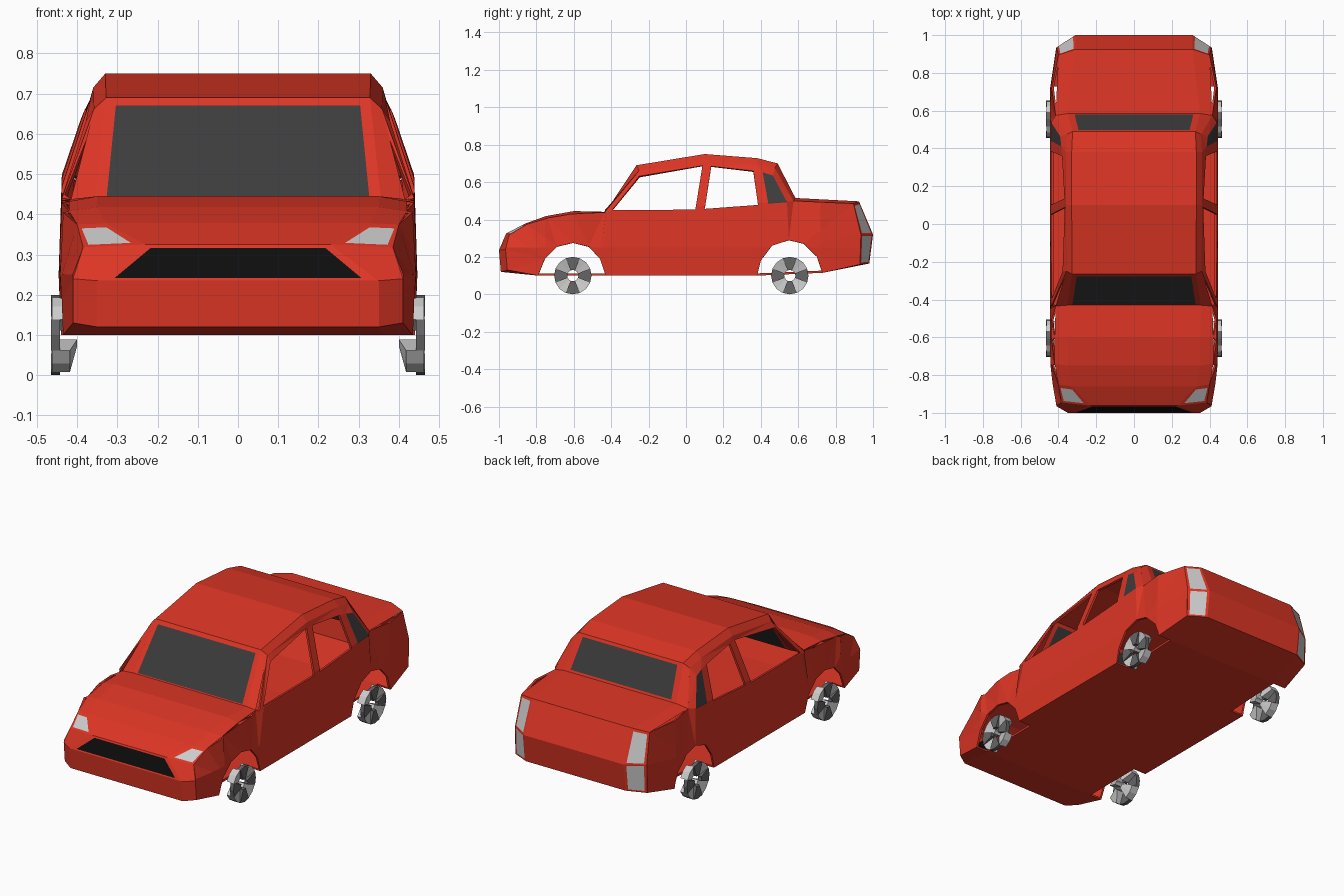
import bpy, bmesh, math
from mathutils import Vector

if "Cube" in bpy.data.objects:
    bpy.data.objects.remove(bpy.data.objects["Cube"])


def material(name, r, g, b):
    m = bpy.data.materials.new(name)
    m.diffuse_color = (r, g, b, 1)
    m.use_nodes = True
    m.node_tree.nodes["Principled BSDF"].inputs["Base Color"].default_value = m.diffuse_color
    return m


RED = material("red paint", 0.72, 0.036, 0.018)
GLASS = material("dark glass", 0.045, 0.045, 0.045)
BLACK = material("grille black", 0.004, 0.004, 0.004)
LIGHT = material("light grey", 0.6, 0.6, 0.6)
DARK = material("dark grey", 0.13, 0.13, 0.13)


def make_object(name, bm, mats):
    me = bpy.data.meshes.new(name)
    bm.to_mesh(me)
    bm.free()
    for m in mats:
        me.materials.append(m)
    ob = bpy.data.objects.new(name, me)
    bpy.context.collection.objects.link(ob)
    return ob


# Stations around the car: inner (x, y, z) and outer (x, y, z)
ST = [
    ((.35, -.99, .12), (.41, -.955, .13)),      # 0 bumper bottom
    ((.35, -1.0, .235), (.41, -.965, .24)),     # 1 bumper top
    ((.23, -.962, .325), (.385, -.945, .318)),  # 2 nose
    ((.33, -.86, .378), (.40, -.85, .375)),     # 3 hood
    ((.35, -.75, .418), (.42, -.74, .408)),     # 4
    ((.35, -.60, .445), (.42, -.60, .432)),     # 5
    ((.355, -.43, .441), (.415, -.435, .438)),  # 6 windscreen base
    ((.328, -.265, .69), (.358, -.25, .662)),   # 7 roof front
    ((.33, .10, .75), (.36, .10, .715)),        # 8 roof peak
    ((.33, .38, .728), (.36, .38, .695)),       # 9
    ((.325, .49, .70), (.355, .475, .675)),     # 10 roof rear
    ((.35, .585, .515), (.415, .575, .50)),     # 11 boot front
    ((.31, .925, .497), (.40, .895, .485)),     # 12 boot rear
    ((.31, 1.0, .32), (.41, .935, .32)),        # 13 tail
    ((.31, .98, .165), (.41, .93, .16)),        # 14 tail bottom
    ((.36, .73, .115), (.44, .73, .115)),       # 15 floor
    ((.36, .38, .10), (.44, .38, .10)),         # 16
    ((.36, -.43, .10), (.44, -.43, .10)),       # 17
    ((.36, -.79, .10), (.435, -.79, .10)),      # 18
]
# Panels inset in a strip: (u0, u1, v0, v1, material)
CENTRE = {1: (.05, .95, .07, .9, 2), 6: (.04, .96, .02, .92, 1), 10: (.05, .95, .08, .94, 1)}
CORNER = {2: (.18, .9, .1, .82, 3), 12: (.12, .88, .08, .96, 3), 13: (.12, .88, .05, .94, 3)}
NOTCHED = (15, 17)      # floor cut away over the wheels

body = bmesh.new()


def face(points, mat=0):
    f = body.faces.new([body.verts.new(p) for p in points])
    f.material_index = mat


def strip(a, b, c, d, panel):
    """Quad a-b (near edge) to d-c (far edge), with an optional framed panel."""
    a, b, c, d = map(Vector, (a, b, c, d))
    if not panel:
        return face((a, b, c, d))
    u0, u1, v0, v1, mat = panel
    at = lambda u, v: a.lerp(b, u).lerp(d.lerp(c, u), v)
    outer = [a, b, c, d]
    inner = [at(u0, v0), at(u1, v0), at(u1, v1), at(u0, v1)]
    face(inner, mat)
    for i in range(4):
        j = (i + 1) % 4
        face((outer[i], outer[j], inner[j], inner[i]))


def flip(p, s):
    return (p[0] * s, p[1], p[2])


for i, (p, po) in enumerate(ST):
    q, qo = ST[(i + 1) % len(ST)]
    strip(flip(p, -1), p, q, flip(q, -1), CENTRE.get(i))
    if i not in NOTCHED:
        for s in (1, -1):
            strip(flip(p, s), flip(po, s), flip(qo, s), flip(q, s), CORNER.get(i))

# Side panels: flat outline with arches and window openings, then bulged in x
ARCH_REAR = [(.70, .2), (.63, .27), (.55, .29), (.46, .26), (.40, .18)]
ARCH_FRONT = [(-.46, .19), (-.52, .255), (-.605, .275), (-.69, .255), (-.755, .19)]
outs = [o for _, o in ST]
outline = ([o[1:] for o in outs[:16]] + ARCH_REAR + [outs[16][1:], outs[17][1:]]
           + ARCH_FRONT + [outs[18][1:]])
WINDOWS = [
    [(-.395, .45), (-.25, .632), (.088, .688), (.05, .453)],
    [(.10, .457), (.135, .685), (.36, .66), (.385, .478)],
    [(.44, .485), (.41, .652), (.465, .635), (.54, .492)],
]
fixed = {(round(o[1], 3), round(o[2], 3)): o[0] for o in outs}


def ramp(t, pts):
    if t <= pts[0][0]:
        return pts[0][1]
    for (a, va), (b, vb) in zip(pts, pts[1:]):
        if t <= b:
            return va + (vb - va) * (t - a) / (b - a)
    return pts[-1][1]


def side_x(y, z):
    key = (round(y, 3), round(z, 3))
    if key in fixed:
        return fixed[key]
    belt = .44 + .06 * (y + .43)
    x = ramp(z, [(.1, .438), (.25, .446), (belt, .438)])
    x -= max(0, z - belt) * .33
    return x + ramp(y, [(-.96, -.035), (-.87, -.018), (-.75, -.004), (-.6, 0),
                        (.6, 0), (.72, -.002), (.94, -.035)])


side = bmesh.new()
loops = []
for pts in [outline] + WINDOWS:
    vs = [side.verts.new((0, y, z)) for y, z in pts]
    loops.append(vs)
    for a, b in zip(vs, vs[1:] + vs[:1]):
        side.edges.new((a, b))
bmesh.ops.triangle_fill(side, edges=side.edges[:], use_beauty=True, normal=(1, 0, 0))
quarter = side.faces.new(loops[3])
quarter.material_index = 1
for co, no in [((0, 0, .25), (0, 0, 1)), ((0, -.43, .44), (0, -.06, 1)),
               ((0, -.75, 0), (0, 1, 0)), ((0, .72, 0), (0, 1, 0))]:
    bmesh.ops.bisect_plane(side, geom=side.verts[:] + side.edges[:] + side.faces[:],
                           plane_co=co, plane_no=no, dist=1e-4)
for f in side.faces:
    for s in (1, -1):
        face([(s * side_x(v.co.y, v.co.z), v.co.y, v.co.z) for v in f.verts],
             f.material_index)
side.free()

bmesh.ops.remove_doubles(body, verts=body.verts[:], dist=1e-4)
bmesh.ops.recalc_face_normals(body, faces=body.faces[:])
car = make_object("car_body", body, [RED, GLASS, BLACK, LIGHT])
shell = car.modifiers.new("sheet thickness", "SOLIDIFY")
shell.thickness = 0.012
shell.offset = -1


# Wheels: eight wedges around an open hub, alternately flat dark and dished light
def wheel(name, s, y):
    bm = bmesh.new()
    for k in range(8):
        dark = k % 2 == 0
        # inner and outer x at hub and at rim
        hub, rim = ((.443, .464), (.443, .465)) if dark else ((.40, .445), (.418, .463))
        rings = []
        for j in (0, 1):
            ring = []
            for r, x, steps in ((.1, rim[j], (-1, 0, 1)), (.03, hub[j], (1, 0, -1))):
                for t in steps:
                    a = math.radians(k * 45 + t * 22.5)
                    ring.append(bm.verts.new((s * x, y + r * math.cos(a), .1 + r * math.sin(a))))
            rings.append(ring)
        a, b = rings
        new = []
        for r in rings:
            new += [bm.faces.new((r[0], r[1], r[4], r[5])), bm.faces.new((r[1], r[2], r[3], r[4]))]
        for i in range(6):
            j = (i + 1) % 6
            new.append(bm.faces.new((a[i], a[j], b[j], b[i])))
        for f in new:
            f.material_index = 0 if dark else 1
    bmesh.ops.recalc_face_normals(bm, faces=bm.faces[:])
    make_object(name, bm, [DARK, LIGHT])


for s, side_name in ((1, "right"), (-1, "left")):
    wheel("front_wheel_" + side_name, s, -.605)
    wheel("rear_wheel_" + side_name, s, .555)
